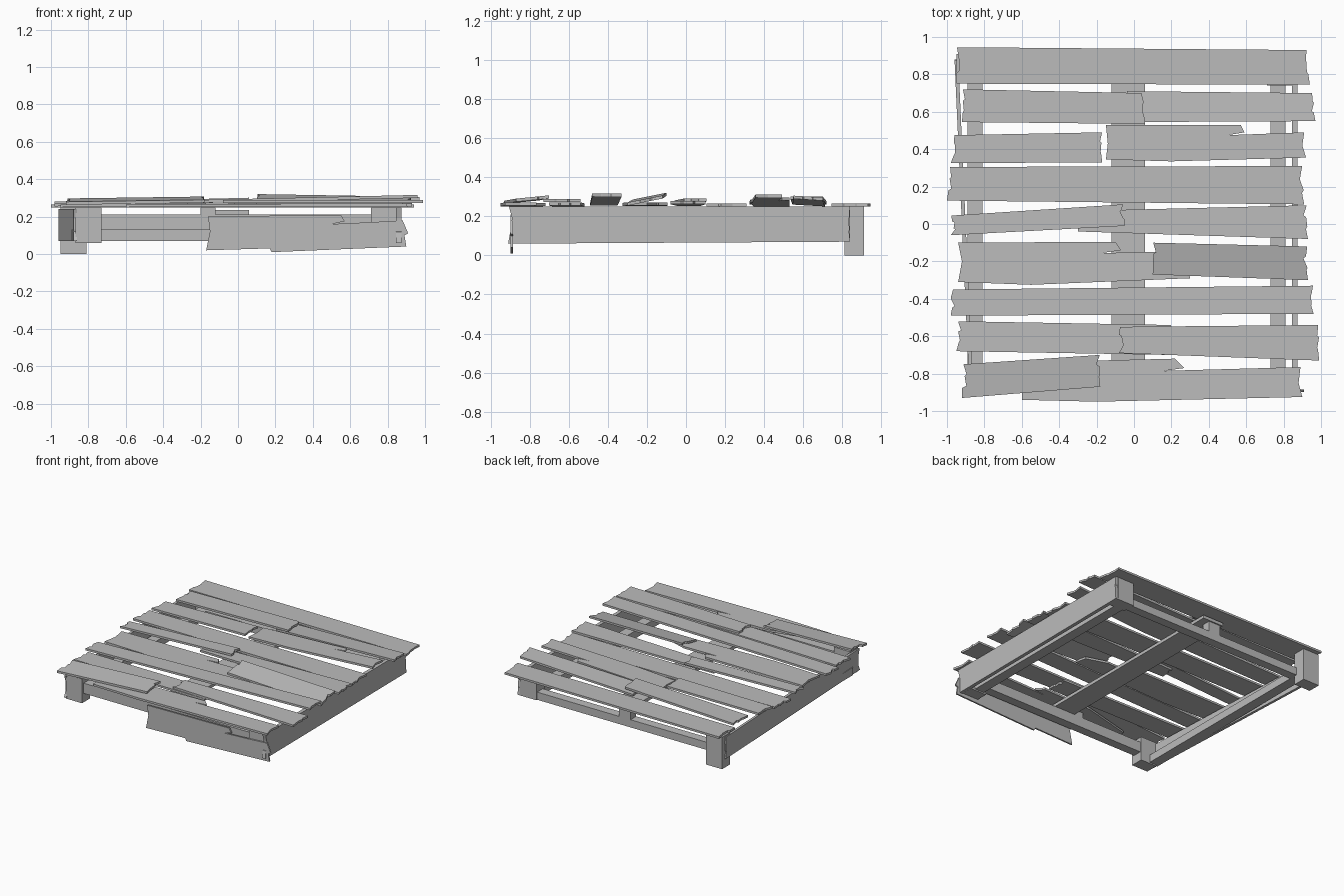
import bpy
import bmesh
import random
from mathutils import Vector

random.seed(4)

cube = bpy.data.objects.get("Cube")
if cube:
    bpy.data.objects.remove(cube, do_unlink=True)

# One weathered wood colour for every part
wood = bpy.data.materials.new("weathered_grey_wood")
wood.use_nodes = True
colour = (0.5, 0.5, 0.5, 1)
wood.diffuse_color = colour
wood.node_tree.nodes["Principled BSDF"].inputs["Base Color"].default_value = colour


def slab(name, outline, thickness, place):
    """Extrude a flat outline; place(u, v, w) turns it into a 3D point."""
    bm = bmesh.new()
    layers = [[bm.verts.new(place(u, v, w)) for u, v in outline]
              for w in (0, thickness)]
    for layer in layers:
        bm.faces.new(layer)
    count = len(outline)
    for i in range(count):
        j = (i + 1) % count
        bm.faces.new((layers[0][i], layers[0][j], layers[1][j], layers[1][i]))
    bmesh.ops.recalc_face_normals(bm, faces=bm.faces)
    mesh = bpy.data.meshes.new(name)
    bm.to_mesh(mesh)
    bm.free()
    mesh.materials.append(wood)
    obj = bpy.data.objects.new(name, mesh)
    bpy.context.collection.objects.link(obj)
    return obj


def beam(name, x_range, y_range, z_range):
    """Square-cut timber filling the given ranges."""
    (x0, x1), (y0, y1), (z0, z1) = x_range, y_range, z_range
    outline = [(x0, y0), (x1, y0), (x1, y1), (x0, y1)]
    return slab(name, outline, z1 - z0, lambda u, v, w: Vector((u, v, z0 + w)))


def broken_end(x, low, high, inward):
    """Points up a splintered board end, from low to high."""
    points = [(x, low)]
    for t in (0.3, 0.36, 0.65, 0.7):
        points.append((x + inward * random.uniform(0, 0.025), low + t * (high - low)))
    points.append((x + inward * random.uniform(0, 0.02), high))
    return points


def board_outline(x0, x1, start, end):
    """Rough board whose two ends span the (low, high) pairs start and end."""
    return broken_end(x1, *end, -1) + broken_end(x0, *start, 1)[::-1]


def deck(name, outline, z_left, z_right, tilt=0.0, thickness=0.016):
    """Deck plank sloping along x from z_left to z_right, rolled by tilt."""
    xs = [p[0] for p in outline]
    x0, length = min(xs), max(xs) - min(xs)
    y_mid = sum(p[1] for p in outline) / len(outline)

    def place(u, v, w):
        z = z_left + (z_right - z_left) * (u - x0) / length
        return Vector((u, v, z + tilt * (v - y_mid) + w))
    return slab(name, outline, thickness, place)


# Corner posts
beam("back_right_post", (-0.95, -0.81), (0.81, 0.91), (0, 0.25))
beam("front_right_post", (-0.87, -0.73), (-0.89, -0.79), (0.06, 0.25))
beam("back_left_post", (0.71, 0.85), (0.74, 0.84), (0.07, 0.25))
beam("front_left_post", (0.71, 0.85), (-0.88, -0.79), (0.06, 0.25))

# Rails between the posts
beam("front_rail", (-0.74, 0.72), (-0.87, -0.8), (0.13, 0.21))
beam("back_rail", (-0.82, 0.72), (0.76, 0.83), (0.07, 0.13))
beam("right_rail", (-0.89, -0.81), (-0.8, 0.82), (0.07, 0.13))
beam("left_rail", (0.73, 0.81), (-0.8, 0.75), (0.07, 0.13))

# Middle stringer and its blocks
beam("middle_stringer", (-0.12, 0.06), (-0.86, 0.84), (0.21, 0.235))
beam("back_middle_block", (-0.1, 0), (0.76, 0.83), (0.13, 0.21))
beam("front_middle_block", (-0.2, -0.12), (-0.87, -0.8), (0.21, 0.25))

# Side boards: the right one has sprung loose at the back
slab("left_side_board", board_outline(-0.91, 0.84, (0.06, 0.25), (0.07, 0.25)), 0.028,
     lambda u, v, w: Vector((0.845 + w, u, v)))
slab("right_side_board", board_outline(-0.9, 0.88, (0.07, 0.24), (0.07, 0.24)), 0.02,
     lambda u, v, w: Vector((-0.92 - 0.045 * u + w, u, v)))

# Front apron, snapped off half way
apron = [(-0.17, 0.02), (0.17, 0.03), (0.18, 0.01), (0.9, 0.04), (0.89, 0.1),
         (0.91, 0.11), (0.88, 0.18), (0.71, 0.17), (0.5, 0.16), (0.57, 0.175),
         (0.55, 0.21), (-0.16, 0.2), (-0.15, 0.12)]
slab("front_apron", apron, 0.012, lambda u, v, w: Vector((u, w - 0.897, v)))

# Whole deck planks
deck("back_plank", board_outline(-0.95, 0.94, (0.75, 0.945), (0.745, 0.93)), 0.25, 0.25)
deck("middle_plank", board_outline(-1, 0.91, (0.125, 0.305), (0.105, 0.31)), 0.25, 0.25)
deck("lifted_plank", board_outline(-0.98, 0.96, (-0.49, -0.35), (-0.48, -0.33)), 0.255, 0.3)

# Snapped deck planks, each a right and a left half
deck("second_plank_right", board_outline(-0.92, 0.06, (0.545, 0.72), (0.535, 0.7)), 0.26, 0.285)
deck("second_plank_left", board_outline(-0.05, 0.97, (0.545, 0.71), (0.55, 0.7)), 0.255, 0.285, -0.06)
deck("third_plank_right", board_outline(-0.98, -0.17, (0.325, 0.475), (0.33, 0.49)), 0.26, 0.27)
deck("third_plank_left",
     [(-0.15, 0.345), (0.2, 0.335), (0.92, 0.355), (0.9, 0.42), (0.91, 0.49), (0.5, 0.475),
      (0.59, 0.49), (0.57, 0.53), (-0.15, 0.53), (-0.14, 0.43)], 0.25, 0.295)
deck("fifth_plank_right", board_outline(-0.98, -0.05, (-0.06, 0.045), (-0.01, 0.105)), 0.265, 0.275)
deck("fifth_plank_left", board_outline(-0.3, 0.93, (-0.04, 0.07), (-0.08, 0.1)), 0.252, 0.262)
deck("sixth_plank_right",
     [(-0.94, -0.31), (-0.55, -0.325), (0.3, -0.29), (0.28, -0.2), (0.12, -0.15), (-0.17, -0.155),
      (-0.07, -0.14), (-0.1, -0.095), (-0.94, -0.1), (-0.92, -0.2)], 0.252, 0.255)
deck("sixth_plank_left", board_outline(0.1, 0.93, (-0.27, -0.1), (-0.3, -0.12)), 0.285, 0.275, 0.2)
deck("eighth_plank_right", board_outline(-0.95, 0.2, (-0.68, -0.52), (-0.7, -0.54)), 0.25, 0.255)
deck("eighth_plank_left", board_outline(-0.08, 0.99, (-0.69, -0.55), (-0.73, -0.54)), 0.272, 0.272)
deck("front_plank_right", board_outline(-0.92, -0.18, (-0.93, -0.75), (-0.87, -0.7)), 0.275, 0.28, 0.1)
deck("front_plank_left",
     [(-0.6, -0.94), (-0.2, -0.95), (0.9, -0.925), (0.88, -0.85), (0.89, -0.765), (0.16, -0.785),
      (0.27, -0.77), (0.22, -0.72), (-0.2, -0.73), (-0.6, -0.83)], 0.25, 0.255)
